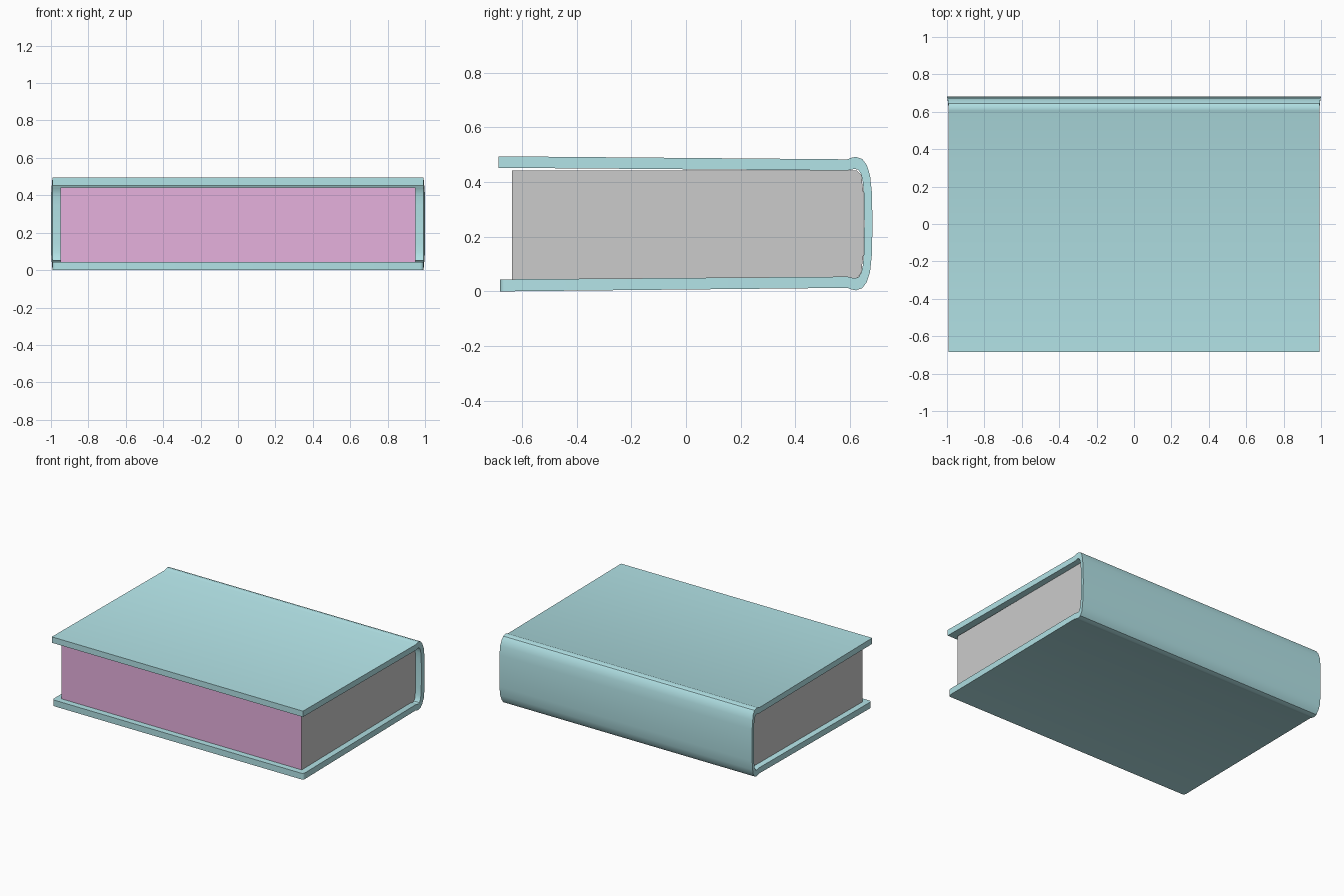
import bpy, bmesh

if "Cube" in bpy.data.objects:
    bpy.data.objects.remove(bpy.data.objects["Cube"])

def material(name, rgb):
    m = bpy.data.materials.new(name)
    m.diffuse_color = (*rgb, 1)
    m.use_nodes = True
    m.node_tree.nodes["Principled BSDF"].inputs["Base Color"].default_value = m.diffuse_color
    return m

def make_object(name, bm, mats, angle):
    bmesh.ops.recalc_face_normals(bm, faces=bm.faces)
    me = bpy.data.meshes.new(name)
    bm.to_mesh(me)
    bm.free()
    ob = bpy.data.objects.new(name, me)
    bpy.context.collection.objects.link(ob)
    for m in mats:
        me.materials.append(m)
    bpy.ops.object.select_all(action='DESELECT')
    ob.select_set(True)
    bpy.context.view_layer.objects.active = ob
    bpy.ops.object.shade_smooth_by_angle(angle=angle)
    return ob

MID = 0.248
def mirrored(points):
    """Continue a (y, z) half profile past the middle of the spine."""
    return points + [(y, 2 * MID - z) for y, z in reversed(points[:-1])]

# Cover section: hinge groove and rounded spine, outside and inside
outer = mirrored([(0.59, 0.483), (0.605, 0.489), (0.622, 0.492), (0.645, 0.484),
                  (0.661, 0.462), (0.673, 0.425), (0.680, 0.36), (0.682, MID)])
inner = mirrored([(0.59, 0.442), (0.602, 0.445), (0.618, 0.448), (0.631, 0.444),
                  (0.641, 0.427), (0.647, 0.40), (0.651, 0.35), (0.652, MID)])
# Front ends of the two boards
outer = [(-0.685, 0.494)] + outer + [(-0.68, 0.0)]
inner = [(-0.685, 0.452)] + inner + [(-0.68, 0.044)]

bm = bmesh.new()
def half_width(y):
    return 0.993 + 0.006 * min(1, max(0, (y - 0.655) / 0.02))
sections = []
for (oy, oz), (iy, iz) in zip(outer, inner):
    ow = half_width(oy)
    sections.append([bm.verts.new(p) for p in (
        (-ow, oy, oz), (ow, oy, oz), (0.993, iy, iz), (-0.993, iy, iz))])
for a, b in zip(sections, sections[1:]):
    for i in range(4):
        j = (i + 1) % 4
        bm.faces.new((a[i], a[j], b[j], b[i]))
bm.faces.new(sections[0])
bm.faces.new(sections[-1])
# Rounded front corners on the lower board
end = sections[-1]
corners = [bm.edges.get((end[1], end[2])), bm.edges.get((end[0], end[3]))]
bmesh.ops.bevel(bm, geom=corners, offset=0.02, segments=4, profile=0.5, affect='EDGES')
make_object("cover", bm, [material("cover_teal", (0.45, 0.77, 0.80))], 0.6)

# Page block, its back following the inside of the spine
profile = [(-0.637, 0.442), (0.625, 0.442), (0.641, 0.425), (0.650, 0.35),
           (0.650, 0.145), (0.641, 0.07), (0.625, 0.045), (-0.637, 0.042)]
bm = bmesh.new()
left = [bm.verts.new((-0.95, y, z)) for y, z in profile]
right = [bm.verts.new((0.95, y, z)) for y, z in profile]
bm.faces.new(left)
bm.faces.new(right)
n = len(profile)
for i in range(n):
    j = (i + 1) % n
    f = bm.faces.new((left[i], left[j], right[j], right[i]))
    if i == n - 1:
        f.material_index = 1  # coloured fore edge
make_object("pages", bm, [material("page_grey", (0.7, 0.7, 0.7)),
                          material("fore_edge_pink", (0.79, 0.44, 0.73))], 0.5)
